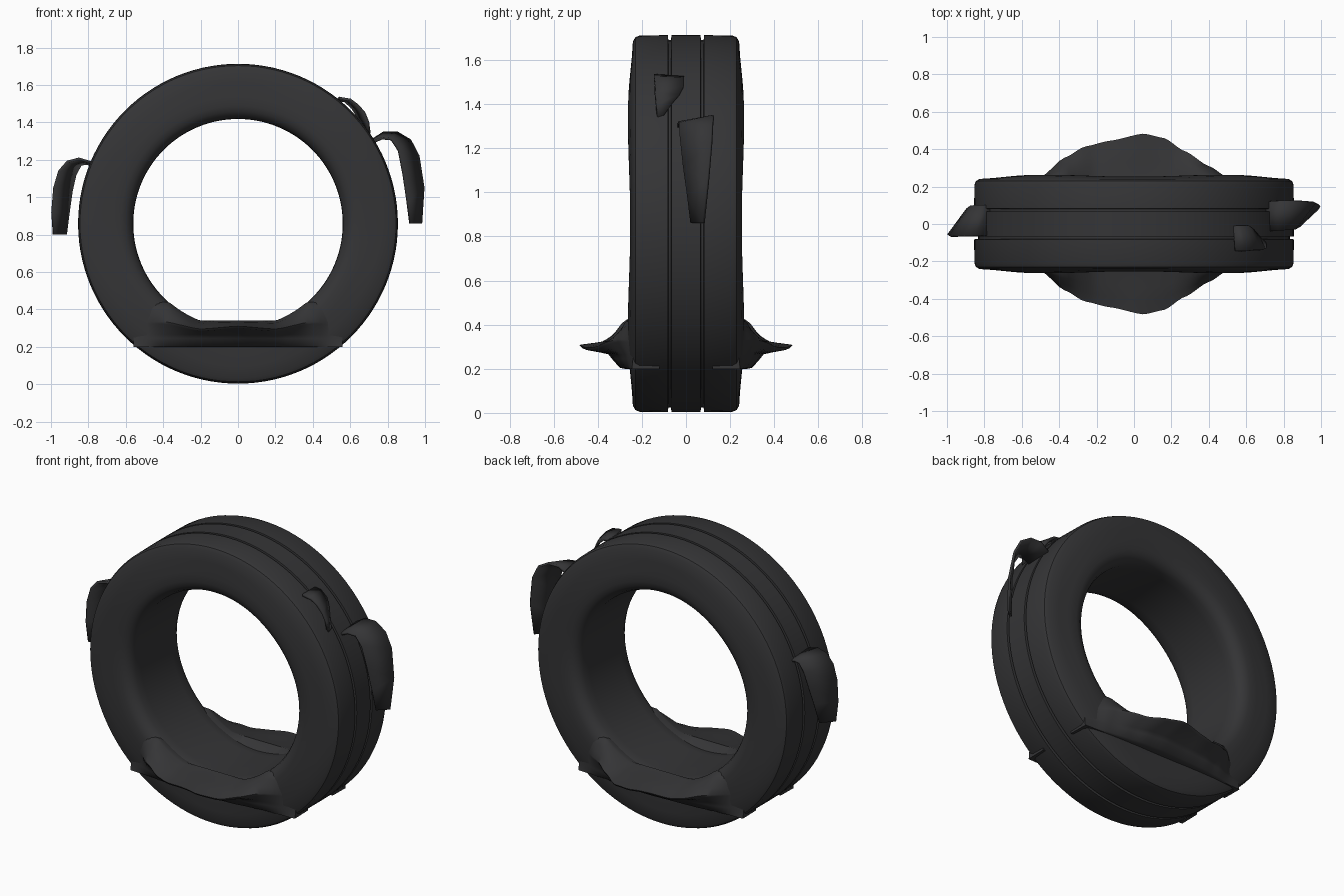
import bpy, bmesh
from math import sin, cos, pi, sqrt

ZC = 0.858      # wheel centre height
R_IN = 0.56

rubber = bpy.data.materials.new("dark_rubber")
rubber.diffuse_color = (0.035, 0.035, 0.037, 1)


def make(name, verts, faces, angle=35):
    me = bpy.data.meshes.new(name)
    me.from_pydata(verts, [], faces)
    bm = bmesh.new()
    bm.from_mesh(me)
    bmesh.ops.recalc_face_normals(bm, faces=bm.faces)
    bm.to_mesh(me)
    bm.free()
    ob = bpy.data.objects.new(name, me)
    bpy.context.collection.objects.link(ob)
    me.materials.append(rubber)
    bpy.ops.object.select_all(action='DESELECT')
    ob.select_set(True)
    bpy.context.view_layer.objects.active = ob
    bpy.ops.object.shade_smooth_by_angle(angle=angle * pi / 180)
    return ob


def interp(pts, t):
    for (a, b), (c, d) in zip(pts, pts[1:]):
        if t <= c:
            u = max(0, (t - a) / (c - a))
            u = u * 0.5 + u * u * (3 - 2 * u) * 0.5
            return b + (d - b) * u
    return pts[-1][1]


# Tyre body: half section (radius, y) from tread centre to bore, mirrored and revolved
half = [(0.855, 0.0), (0.855, 0.066), (0.833, 0.068), (0.833, 0.08), (0.855, 0.082),
        (0.853, 0.21), (0.845, 0.23), (0.825, 0.241), (0.76, 0.25), (0.68, 0.258),
        (0.63, 0.258), (0.60, 0.25), (0.575, 0.23), (0.562, 0.20), (R_IN, 0.15), (R_IN, 0.0)]
section = half + [(r, -y) for r, y in half[-2:0:-1]]
SEG, n = 112, len(section)
verts = []
for i in range(SEG):
    a = 2 * pi * i / SEG
    for r, y in section:
        swell = 1 + 0.02 * cos(4 * a + pi) * (0.56 < r < 0.8)
        verts.append((r * sin(a), y * swell, ZC - r * cos(a)))
faces = [(i * n + j, i * n + (j + 1) % n,
          (i + 1) % SEG * n + (j + 1) % n, (i + 1) % SEG * n + j)
         for i in range(SEG) for j in range(n)]
make("tyre_body", verts, faces)

# Squashed sidewall folds near the ground, lofted along x on both sides
tip_y = [(-0.6, 0.21), (-0.5, 0.25), (-0.37, 0.355), (-0.26, 0.415), (-0.13, 0.445),
         (0.05, 0.483), (0.16, 0.46), (0.27, 0.39), (0.4, 0.31), (0.5, 0.25), (0.6, 0.21)]
tip_z = [(-0.6, 0.33), (-0.4, 0.335), (-0.2, 0.295), (0, 0.31),
         (0.2, 0.295), (0.4, 0.335), (0.6, 0.33)]
STEPS = 48
for label, side in (("front", -1), ("back", 1)):
    verts = []
    for i in range(STEPS + 1):
        x = -0.56 + 1.12 * i / STEPS
        ty, tz = interp(tip_y, x), interp(tip_z, x)
        floor = ZC - sqrt(max(0, R_IN ** 2 - x * x))
        top = min(max(0.34, floor + 0.004), 0.44)
        k = (ty - 0.25) / 0.23
        prof = [(0.12, min(floor - 0.03, 0.38)), (0.19, min(floor - 0.01, 0.42)),
                (0.235, top), (0.25, top - 0.004),
                (0.25 + 0.09 * k, tz + (top - tz) * 0.7),
                (0.25 + 0.16 * k, tz + (top - tz) * 0.3),
                (ty, tz), (ty - 0.01 * k, tz - 0.012),
                (0.25 + 0.10 * k, 0.265), (0.25 + 0.085 * k, 0.245),
                (0.25 + 0.05 * k, 0.205), (0.25 + 0.02 * k, 0.198), (0.12, 0.2)]
        m = len(prof)
        verts += [(x, side * y, z) for y, z in prof]
    faces = [(i * m + j, i * m + (j + 1) % m, (i + 1) * m + (j + 1) % m, (i + 1) * m + j)
             for i in range(STEPS) for j in range(m)]
    faces += [tuple(range(m)), tuple(STEPS * m + j for j in range(m))]
    make(label + "_sidewall_fold", verts, faces, 50)


# Torn tread strips: two edge paths (x, y, z) joined by a ribbon with thickness
def strip(name, edge_a, edge_b):
    verts = edge_a + edge_b
    k = len(edge_a)
    faces = [(i, i + 1, k + i + 1, k + i) for i in range(k - 1)]
    ob = make(name, verts, faces)
    mod = ob.modifiers.new("thickness", 'SOLIDIFY')
    mod.thickness = 0.014
    mod.offset = 0


strip("right_torn_strip",
      [(0.71, -0.04, 1.29), (0.77, -0.035, 1.315), (0.82, -0.03, 1.31), (0.86, -0.025, 1.25),
       (0.885, -0.01, 1.12), (0.905, 0.01, 0.98), (0.92, 0.025, 0.86)],
      [(0.71, 0.12, 1.30), (0.78, 0.125, 1.345), (0.85, 0.125, 1.345), (0.92, 0.12, 1.305),
       (0.965, 0.115, 1.22), (0.992, 0.10, 1.05), (0.98, 0.08, 0.86)])
strip("left_torn_strip",
      [(-0.77, 0.10, 1.17), (-0.81, 0.10, 1.18), (-0.84, 0.10, 1.175), (-0.87, 0.095, 1.12),
       (-0.89, 0.08, 1.03), (-0.905, 0.05, 0.92), (-0.92, 0.02, 0.80)],
      [(-0.77, -0.06, 1.18), (-0.85, -0.065, 1.205), (-0.91, -0.065, 1.19),
       (-0.955, -0.065, 1.14), (-0.982, -0.065, 1.05), (-0.993, -0.06, 0.92),
       (-0.985, -0.05, 0.80)])
strip("small_torn_strip",
      [(0.53, -0.01, 1.52), (0.57, -0.01, 1.515), (0.61, -0.01, 1.48), (0.635, -0.03, 1.44),
       (0.665, -0.065, 1.40), (0.70, -0.10, 1.35)],
      [(0.54, -0.145, 1.53), (0.60, -0.145, 1.52), (0.64, -0.14, 1.49), (0.675, -0.14, 1.45),
       (0.695, -0.135, 1.40), (0.703, -0.13, 1.34)])
